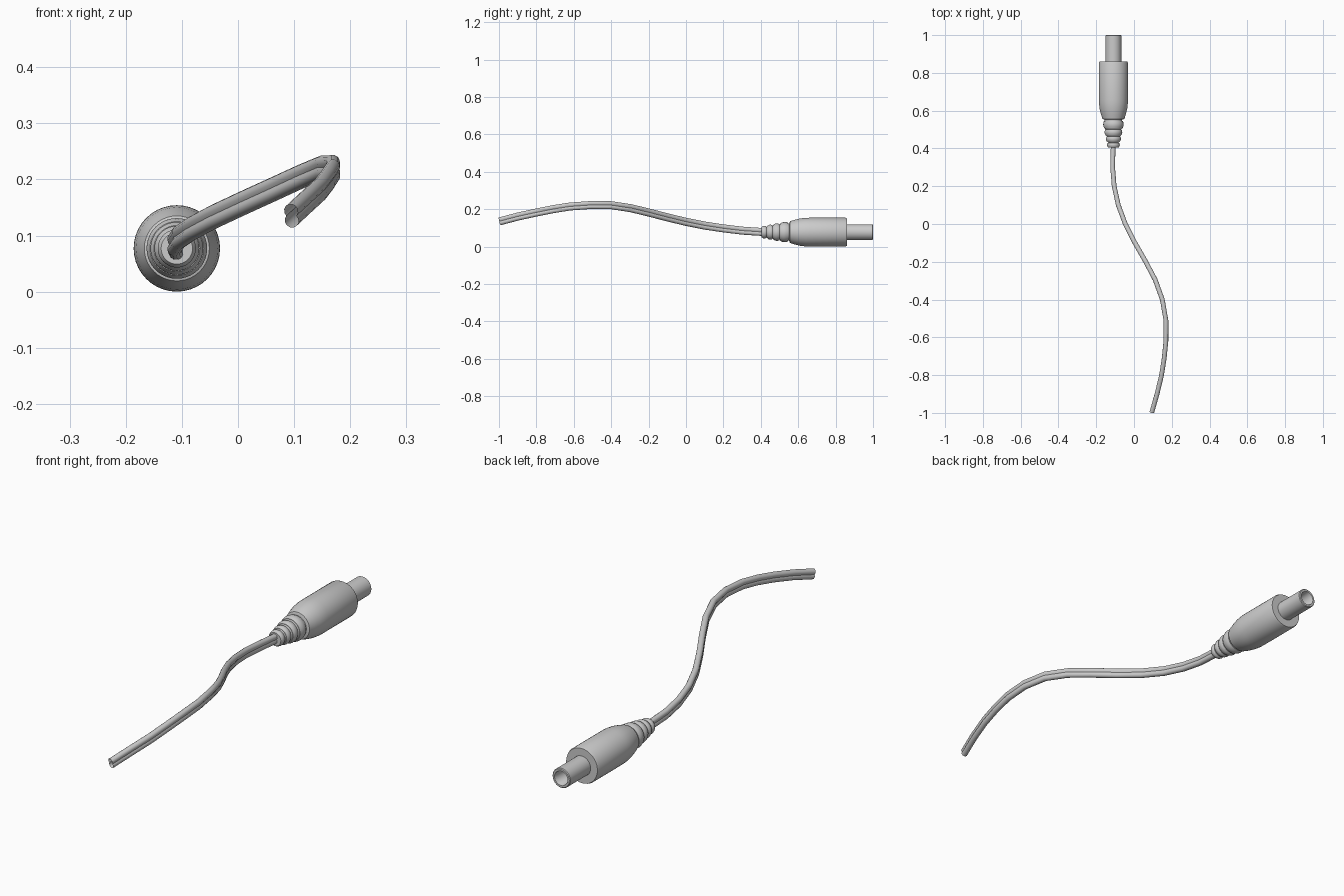
import bpy, bmesh, math
from mathutils import Vector

if "Cube" in bpy.data.objects:
    bpy.data.objects.remove(bpy.data.objects["Cube"])

AX, AZ = -0.109, 0.077   # plug axis, runs along y


def finish(name, bm, angle, closed=True):
    bmesh.ops.remove_doubles(bm, verts=bm.verts, dist=1e-5)
    bmesh.ops.recalc_face_normals(bm, faces=bm.faces)
    me = bpy.data.meshes.new(name)
    bm.to_mesh(me)
    bm.free()
    ob = bpy.data.objects.new(name, me)
    bpy.context.collection.objects.link(ob)
    bpy.ops.object.select_all(action='DESELECT')
    ob.select_set(True)
    bpy.context.view_layer.objects.active = ob
    bpy.ops.object.shade_smooth_by_angle(angle=math.radians(angle))
    return ob


def skin(bm, rings):
    rows = [[bm.verts.new(p) for p in ring] for ring in rings]
    n = len(rows[0])
    for a, b in zip(rows, rows[1:]):
        for i in range(n):
            j = (i + 1) % n
            bm.faces.new((a[i], a[j], b[j], b[i]))
    return rows


def lathe(name, profile, sides=40):
    """Spin (radius, y) pairs about the plug axis and cap both ends."""
    bm = bmesh.new()
    angs = [2 * math.pi * i / sides for i in range(sides)]
    rows = skin(bm, [[(AX + r * math.cos(a), y, AZ + r * math.sin(a)) for a in angs]
                     for r, y in profile])
    bm.faces.new(rows[0])
    bm.faces.new(rows[-1])
    return finish(name, bm, 35)


# plug grip: tapered shoulder, straight body, small front bevel
lathe("plug_grip", [(0.046, 0.552), (0.058, 0.556), (0.0655, 0.58), (0.073, 0.61),
                    (0.0765, 0.64), (0.077, 0.66), (0.077, 0.853), (0.074, 0.86)])

# strain relief: rounded ribs shrinking toward the cable
ribs = [(0.405, 0.430, 0.034), (0.436, 0.463, 0.040),
        (0.469, 0.500, 0.047), (0.506, 0.545, 0.054)]
prof = []
for y0, y1, r in ribs:
    core = r - 0.008
    prof.append((core, y0))
    for k in range(5):
        t = k / 4
        prof.append((r - 0.005 * (2 * t - 1) ** 2 + 0.002 * (t - 0.5), y0 + (y1 - y0) * t))
    prof.append((core, y1))
prof.append((0.046, 0.556))
lathe("strain_relief", prof)

# hollow metal barrel
lathe("barrel", [(0.042, 0.855), (0.042, 0.997), (0.039, 1.0), (0.031, 1.0),
                 (0.029, 0.997), (0.029, 0.87)], 32)

# twin-core cable: figure-eight section swept along a path, open at the free end
path = [(0.095, -0.995, 0.135), (0.122, -0.90, 0.160), (0.146, -0.80, 0.182),
        (0.160, -0.71, 0.200), (0.169, -0.62, 0.214), (0.169, -0.51, 0.222),
        (0.150, -0.40, 0.221), (0.112, -0.295, 0.205), (0.062, -0.20, 0.182),
        (0.005, -0.10, 0.156), (-0.046, 0.00, 0.132), (-0.083, 0.10, 0.112),
        (-0.105, 0.20, 0.097), (-0.113, 0.30, 0.085), (-0.111, 0.39, 0.079),
        (-0.109, 0.43, 0.077)]
R, OFF = 0.0128, 0.0088
waist = math.asin(OFF / R)
section = []
for s in (1, -1):
    for k in range(9):
        a = -waist + (math.pi + 2 * waist) * k / 9
        section.append((s * R * math.cos(a), s * (OFF + R * math.sin(a))))

pts = [Vector(p) for p in path]
rings = []
for i, p in enumerate(pts):
    t = (pts[min(i + 1, len(pts) - 1)] - pts[max(i - 1, 0)]).normalized()
    side = t.cross(Vector((0, 0, 1))).normalized()
    up = side.cross(t)
    rings.append([p + side * u + up * v for u, v in section])
bm = bmesh.new()
skin(bm, rings)
finish("cable", bm, 45)
